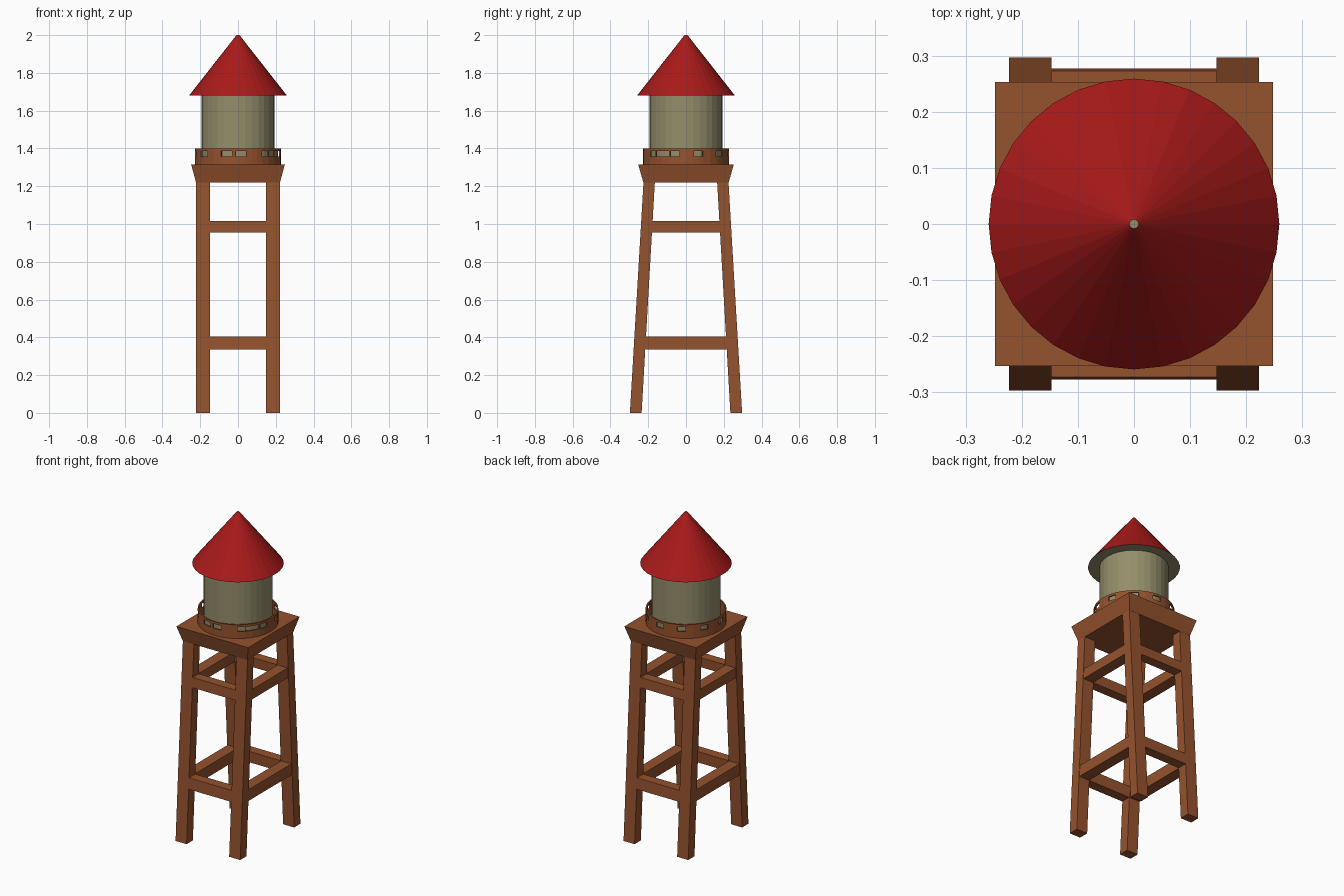
import bpy, bmesh, math

if "Cube" in bpy.data.objects:
    bpy.data.objects.remove(bpy.data.objects["Cube"])


def material(name, rgb):
    m = bpy.data.materials.new(name)
    m.diffuse_color = (*rgb, 1)
    m.use_nodes = True
    m.node_tree.nodes["Principled BSDF"].inputs["Base Color"].default_value = m.diffuse_color
    return m


WOOD = material("wood", (0.30, 0.085, 0.027))
RED = material("red_roof", (0.40, 0.01, 0.01))
TANK = material("tank_paint", (0.30, 0.27, 0.15))


def finish(name, bm, *mats):
    bmesh.ops.recalc_face_normals(bm, faces=bm.faces)
    me = bpy.data.meshes.new(name)
    bm.to_mesh(me)
    bm.free()
    for m in mats:
        me.materials.append(m)
    ob = bpy.data.objects.new(name, me)
    bpy.context.collection.objects.link(ob)
    return ob


def block(name, low, high):
    """Six-sided block between two level rectangles (x0, x1, y0, y1, z)."""
    bm = bmesh.new()
    v = [bm.verts.new((r[i], r[j], r[4])) for r in (low, high)
         for i, j in ((0, 2), (1, 2), (1, 3), (0, 3))]
    bm.faces.new(v[:4])
    bm.faces.new(v[4:])
    for i in range(4):
        k = (i + 1) % 4
        bm.faces.new((v[i], v[k], v[k + 4], v[i + 4]))
    return finish(name, bm, WOOD)


LEG_TOP = 1.22


def leg_y(z):
    """Outer and inner y of the sloping legs at height z."""
    t = z / LEG_TOP
    return 0.297 - 0.072 * t, 0.235 - 0.07 * t


def leg_section(x0, x1, sy, z):
    a, b = leg_y(z)
    return (x0, x1, *sorted((sy * a, sy * b)), z)


# Legs, leaning in along y only
for sy, end in ((-1, "front"), (1, "back")):
    for sx, side in ((-1, "left"), (1, "right")):
        x0, x1 = sorted((sx * 0.147, sx * 0.223))
        block(f"{end}_{side}_leg", leg_section(x0, x1, sy, 0),
              leg_section(x0, x1, sy, LEG_TOP))

# Cross beams at two heights on all four sides
for level, z0, z1 in (("lower", 0.335, 0.405), ("upper", 0.955, 1.017)):
    for sy, end in ((-1, "front"), (1, "back")):
        block(f"{level}_{end}_beam", leg_section(-0.147, 0.147, sy, z0),
              leg_section(-0.147, 0.147, sy, z1))
    for sx, side in ((-1, "left"), (1, "right")):
        x0, x1 = sorted((sx * 0.15, sx * 0.22))
        y0, y1 = leg_y(z0)[1], leg_y(z1)[1]
        block(f"{level}_{side}_beam", (x0, x1, -y0, y0, z0),
              (x0, x1, -y1, y1, z1))

# Flared platform
block("platform", (-0.222, 0.222, -0.226, 0.226, LEG_TOP),
      (-0.248, 0.248, -0.253, 0.253, 1.315))

# Railing: thin ring with window gaps, angles in degrees from the front
gaps = [(-59, -45), (-23, -8), (-3, 11), (34, 45), (46, 67), (69, 81),
        (101, 113), (134, 147), (168, 181), (202, 214), (236, 248), (269, 282)]
angles = []
for i, (a, b) in enumerate(gaps):
    nxt = gaps[i + 1][0] if i + 1 < len(gaps) else gaps[0][0] + 360
    for s, e in ((a, b), (b, nxt)):
        n = math.ceil((e - s) / 11.25)
        is_gap = (s, e) == (a, b)
        angles += [(s + (e - s) * k / n, is_gap) for k in range(n)]
bm = bmesh.new()
heights = (1.315, 1.358, 1.386, 1.40)
cols = [[bm.verts.new((0.228 * math.sin(math.radians(a)),
                       -0.228 * math.cos(math.radians(a)), z))
         for z in heights] for a, _ in angles]
for i, (_, is_gap) in enumerate(angles):
    p, q = cols[i], cols[(i + 1) % len(cols)]
    for r in range(3):
        if not (is_gap and r == 1):
            bm.faces.new((p[r], q[r], q[r + 1], p[r + 1]))
railing = finish("railing", bm, WOOD)
solid = railing.modifiers.new("thickness", "SOLIDIFY")
solid.thickness = 0.008
solid.offset = -1


def cone(name, r1, r2, z0, z1, *mats):
    bm = bmesh.new()
    bmesh.ops.create_cone(bm, cap_ends=True, segments=32, radius1=r1,
                          radius2=r2, depth=z1 - z0)
    bmesh.ops.translate(bm, verts=bm.verts, vec=(0, 0, (z0 + z1) / 2))
    for f in bm.faces:
        if len(f.verts) > 4:
            f.material_index = len(mats) - 1
    return finish(name, bm, *mats)


# Tank and conical roof; roof underside and tip share the tank paint
cone("tank", 0.194, 0.194, 1.315, 1.68, TANK)
cone("roof", 0.259, 0.008, 1.68, 2.0, RED, TANK)
